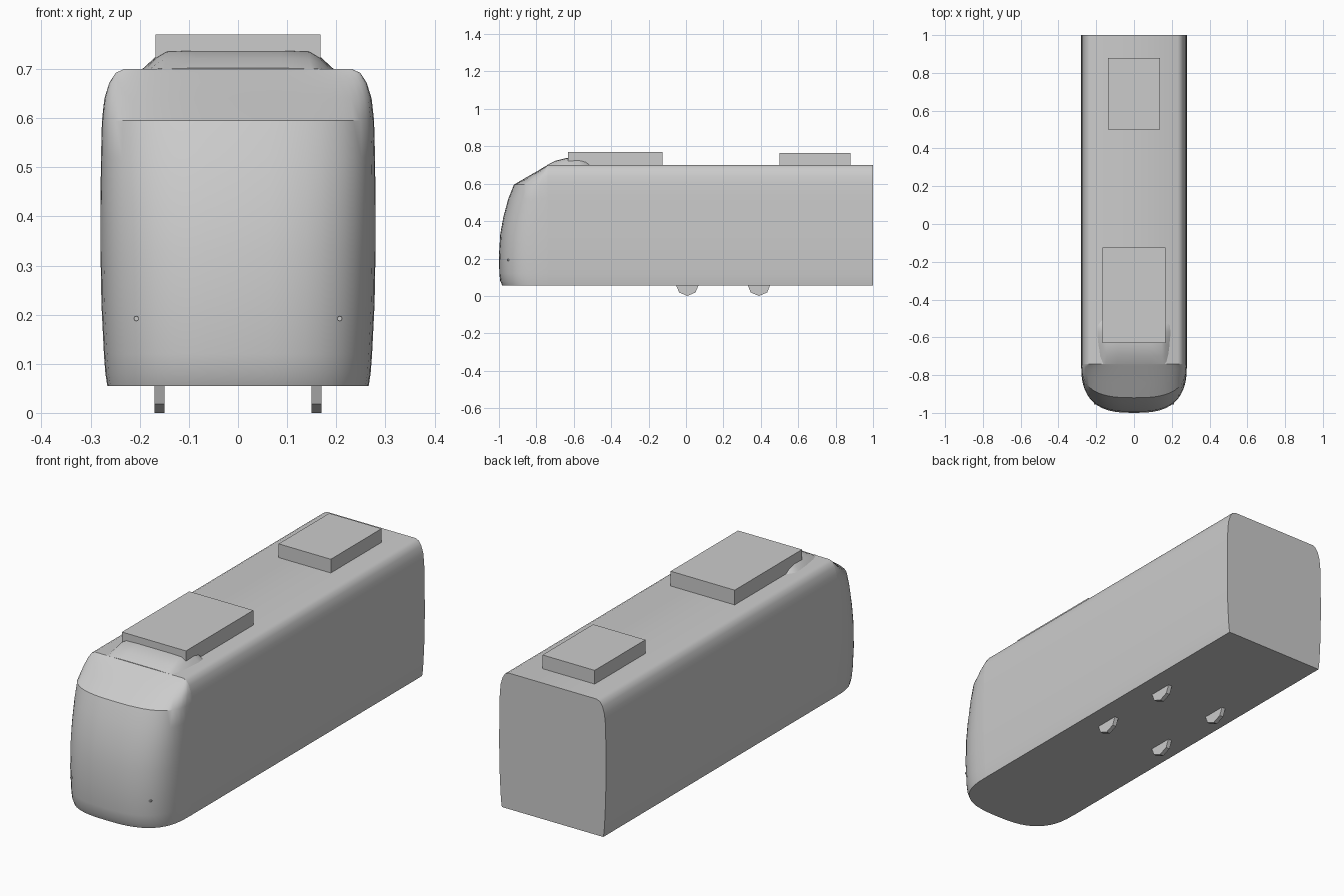
import bpy, bmesh, math
from mathutils import Matrix

cube = bpy.data.objects.get("Cube")
if cube:
    bpy.data.objects.remove(cube, do_unlink=True)

GREY = (0.6, 0.6, 0.6, 1)
grey = bpy.data.materials.new("plain_grey")
grey.use_nodes = True
grey.diffuse_color = GREY
grey.node_tree.nodes["Principled BSDF"].inputs["Base Color"].default_value = GREY


def finish(name, bm, smooth=True):
    bmesh.ops.remove_doubles(bm, verts=bm.verts, dist=0.0005)
    bmesh.ops.recalc_face_normals(bm, faces=bm.faces)
    mesh = bpy.data.meshes.new(name)
    bm.to_mesh(mesh)
    bm.free()
    mesh.materials.append(grey)
    obj = bpy.data.objects.new(name, mesh)
    bpy.context.collection.objects.link(obj)
    if smooth:
        bpy.ops.object.select_all(action='DESELECT')
        obj.select_set(True)
        bpy.context.view_layer.objects.active = obj
        bpy.ops.object.shade_smooth_by_angle(angle=math.radians(32))
    return obj


def loft(name, rings, closed=True, caps=True):
    bm = bmesh.new()
    rows = [[bm.verts.new(p) for p in ring] for ring in rings]
    n = len(rows[0])
    for a, b in zip(rows, rows[1:]):
        for i in range(n if closed else n - 1):
            j = (i + 1) % n
            bm.faces.new((a[i], a[j], b[j], b[i]))
    if caps:
        bm.faces.new(rows[0])
        bm.faces.new(rows[-1])
    return finish(name, bm)


def box(name, x, y0, y1, z0, z1):
    bm = bmesh.new()
    bmesh.ops.create_cube(bm, size=1)
    for v in bm.verts:
        v.co = (v.co.x * 2 * x, y0 + (v.co.y + 0.5) * (y1 - y0), z0 + (v.co.z + 0.5) * (z1 - z0))
    return finish(name, bm, False)


# Half section of the car: half width, height, front position of the nose
SECTION = [(0.266, 0.055, -0.982), (0.270, 0.08, -0.993), (0.273, 0.12, -0.998),
           (0.278, 0.22, -1.0), (0.280, 0.33, -0.993), (0.280, 0.42, -0.977),
           (0.279, 0.52, -0.95), (0.277, 0.595, -0.92), (0.272, 0.64, -0.843),
           (0.262, 0.672, -0.787), (0.249, 0.692, -0.754), (0.232, 0.70, -0.74)]
SEAM = -0.74

# Long car body
outline = [(w, z) for w, z, f in SECTION] + [(-w, z) for w, z, f in reversed(SECTION)]
loft("car_body", [[(x, y, z) for x, z in outline] for y in (SEAM, 1.0)])

# Rounded nose, stacked from horizontal outlines
STEPS = 24


def nose_y(t, front):
    return SEAM + (front - SEAM) * max(0, math.sin(t)) ** 0.72


nose = []
for w, z, front in SECTION:
    ring = []
    for i in range(STEPS + 1):
        t = math.pi * i / STEPS
        c = math.cos(t)
        ring.append((math.copysign(w * abs(c) ** 0.72, c), nose_y(t, front), z))
    nose.append(ring)
loft("nose", nose, closed=False, caps=False)
bm = bmesh.new()
bm.faces.new([bm.verts.new(p) for p in nose[0]])
finish("nose_floor", bm, False)

# Roof fairing behind the windscreen: y, base half width, top half width, top height
fairing = [(-0.74, 0.175, 0.15, 0.702), (-0.70, 0.185, 0.145, 0.722),
           (-0.64, 0.193, 0.145, 0.737), (-0.57, 0.20, 0.145, 0.738),
           (-0.535, 0.197, 0.14, 0.728), (-0.505, 0.175, 0.13, 0.702)]
rings = []
for y, b, t, z in fairing:
    half = [(b, 0.695), (t + (b - t) * 0.45, 0.7 + (z - 0.7) * 0.6), (t, z - 0.002), (t * 0.6, z)]
    rings.append([(x, y, h) for x, h in half] + [(-x, y, h) for x, h in reversed(half)])
loft("roof_fairing", rings)

# Roof equipment boxes
box("front_roof_box", 0.168, -0.63, -0.125, 0.69, 0.77)
box("rear_roof_box", 0.137, 0.5, 0.88, 0.69, 0.765)

# Eight-sided wheels, two axles
for axle, y in (("front", 0.007), ("rear", 0.39)):
    for side, s in (("left", 1), ("right", -1)):
        bm = bmesh.new()
        bmesh.ops.create_cone(bm, cap_ends=True, segments=8, radius1=0.062, radius2=0.062, depth=0.02,
                              matrix=Matrix.Translation((s * 0.16, y, 0.062)) @ Matrix.Rotation(math.pi / 2, 4, 'Y'))
        finish(f"{axle}_{side}_wheel", bm, False)

# Small round lamps on the nose
for side, s in (("left", 1), ("right", -1)):
    t = math.acos((0.207 / 0.277) ** (1 / 0.72))
    bm = bmesh.new()
    bmesh.ops.create_cone(bm, cap_ends=True, segments=10, radius1=0.005, radius2=0.005, depth=0.012,
                          matrix=Matrix.Translation((s * 0.207, nose_y(t, -0.999), 0.192))
                          @ Matrix.Rotation(math.pi / 2, 4, 'X'))
    finish(f"{side}_lamp", bm, False)
